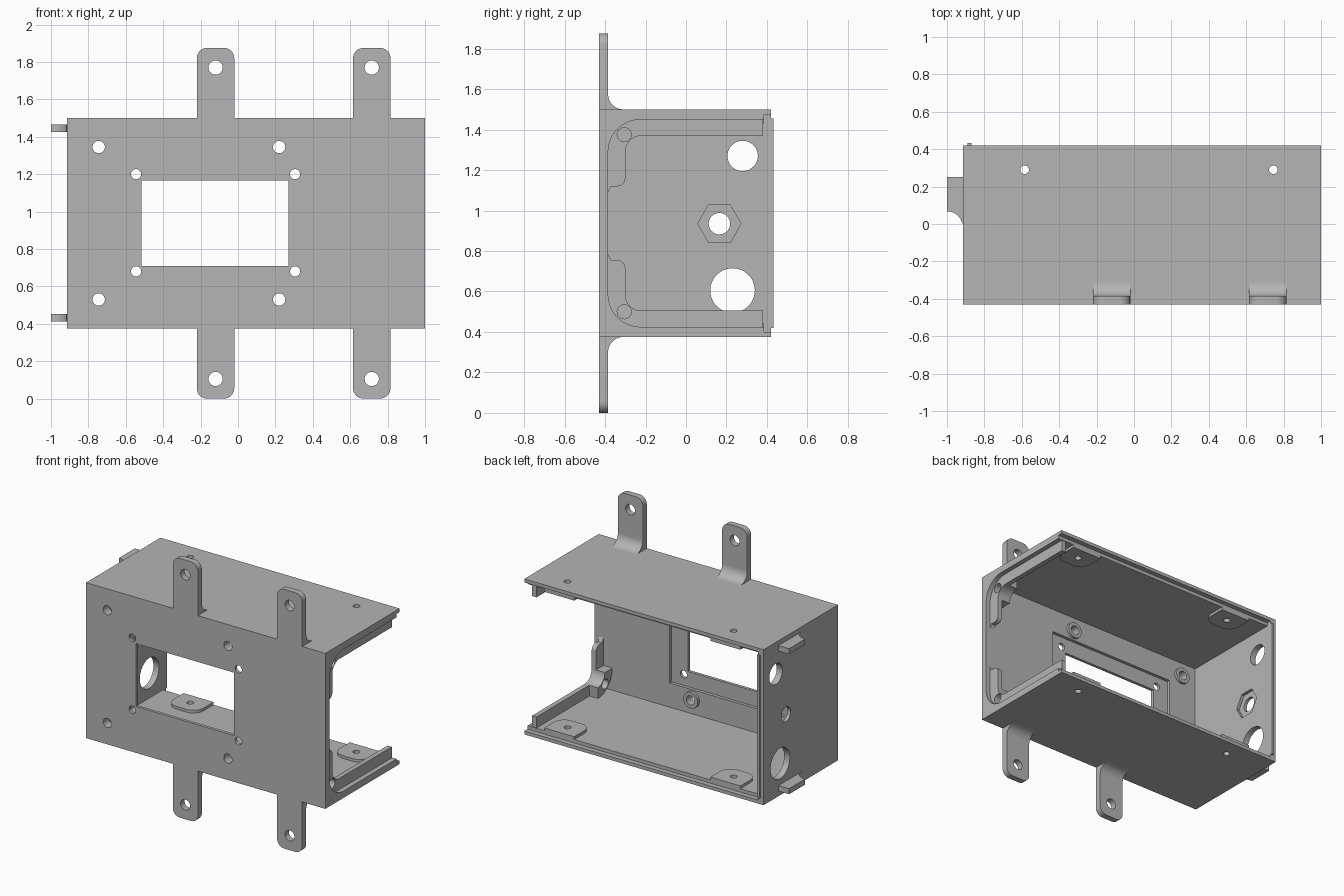
import bpy, bmesh, math
from mathutils import Vector

cube = bpy.data.objects.get("Cube")
if cube:
    bpy.data.objects.remove(cube, do_unlink=True)

GREY = (0.46, 0.46, 0.46, 1)
mat = bpy.data.materials.new("light grey plastic")
mat.use_nodes = True
mat.diffuse_color = GREY
mat.node_tree.nodes["Principled BSDF"].inputs["Base Color"].default_value = GREY

HEIGHT = 1.875                     # total height, parts mirror about its middle


def arc(cx, cy, r, a0, a1, n=10):
    angles = [math.radians(a0 + (a1 - a0) * i / n) for i in range(n + 1)]
    return [(cx + r * math.cos(a), cy + r * math.sin(a)) for a in angles]


def circle(cx, cy, r, n=32):
    return arc(cx, cy, r, 0, 360, n)[:-1]


def rect(x0, x1, y0, y1):
    return [(x0, y0), (x1, y0), (x1, y1), (x0, y1)]


def flip(pts):
    return [(u, HEIGHT - v) for u, v in pts]


def prism(name, pts, axis, lo, hi):
    """Extrude a flat profile along one axis."""
    place = {"x": lambda u, v: (lo, u, v),
             "y": lambda u, v: (u, lo, v),
             "z": lambda u, v: (u, v, lo)}[axis]
    move = Vector([(hi - lo) * (axis == a) for a in "xyz"])
    bm = bmesh.new()
    face = bm.faces.new([bm.verts.new(place(u, v)) for u, v in pts])
    ext = bmesh.ops.extrude_face_region(bm, geom=[face])
    bmesh.ops.translate(bm, vec=move, verts=[
        v for v in ext["geom"] if isinstance(v, bmesh.types.BMVert)])
    bmesh.ops.recalc_face_normals(bm, faces=bm.faces)
    mesh = bpy.data.meshes.new(name)
    bm.to_mesh(mesh)
    bm.free()
    mesh.materials.append(mat)
    obj = bpy.data.objects.new(name, mesh)
    bpy.context.collection.objects.link(obj)
    return obj


def activate(obj):
    bpy.ops.object.select_all(action="DESELECT")
    obj.select_set(True)
    bpy.context.view_layer.objects.active = obj


def cut(obj, *cutters):
    """Subtract (profile, axis, lo, hi) prisms from an object."""
    for c in cutters:
        tool = prism("cutter", *c)
        tool.hide_render = True
        mod = obj.modifiers.new("cut", "BOOLEAN")
        mod.operation, mod.solver, mod.object = "DIFFERENCE", "EXACT", tool
        activate(obj)
        bpy.ops.object.modifier_apply(modifier=mod.name)
        bpy.data.objects.remove(tool, do_unlink=True)
    return obj


def finish(obj):
    activate(obj)
    bpy.ops.object.shade_smooth_by_angle(angle=math.radians(30))


# Box shell, open at the back and at one end
shell = prism("box_shell", rect(-0.915, 1.0, 0.375, 1.5), "y", -0.43, 0.42)
cut(shell,
    (rect(-0.87, 1.2, 0.425, 1.45), "y", -0.385, 0.6),
    (rect(-0.87, 1.2, 0.4, 1.475), "y", 0.385, 0.6))

# Front window with a recessed seat behind it
cut(shell,
    (rect(-0.64, 0.4, 0.6, 1.275), "y", -0.408, -0.3),
    (rect(-0.515, 0.27, 0.71, 1.165), "y", -0.6, -0.3))
for x in (-0.545, 0.305):
    for z in (0.68, 1.2):
        cut(shell, (circle(x, z, 0.027), "y", -0.6, -0.3))

# Front fixing holes with raised collars inside
FIXINGS = [(x, z) for x in (-0.745, 0.22) for z in (0.53, 1.345)]
for x, z in FIXINGS:
    cut(shell, (circle(x, z, 0.033), "y", -0.6, -0.3))
    collar = prism("fixing_collar", circle(x, z, 0.058), "y", -0.385, -0.365)
    finish(cut(collar, (circle(x, z, 0.033), "y", -0.6, -0.3)))

# End wall cable holes and hexagonal nut pocket
for y, z, r in ((0.28, 1.27, 0.075), (0.165, 0.935, 0.053), (0.23, 0.605, 0.11)):
    cut(shell, (circle(y, z, r, 48), "x", -1.1, -0.8))
cut(shell, (circle(0.165, 0.935, 0.107, 6), "x", -0.892, -0.8))

# Screw holes and pads on floor and roof
for x in (-0.585, 0.745):
    hole = (circle(x, 0.29, 0.023, 24), "z", -0.2, 2.2)
    cut(shell, hole)
    pad_shape = ([(x + 0.12, 0.385), (x - 0.12, 0.385)]
                 + arc(x - 0.04, 0.27, 0.08, 180, 270)
                 + arc(x + 0.04, 0.27, 0.08, 270, 360))
    for name, lo, hi in (("floor_pad", 0.425, 0.445), ("roof_pad", 1.43, 1.45)):
        finish(cut(prism(name, pad_shape, "z", lo, hi), hole))
finish(shell)

# Sealing lip on the back edge of the end wall
prism("end_wall_lip", rect(-0.89, -0.87, 0.42, 0.433), "z", 0.42, 1.455)

# Mirrored upper and lower parts
outer = arc(-0.225, 1.29, 0.16, 90, 180)
inner = arc(-0.22, 1.29, 0.08, 180, 90)
rail = ([(0.38, 1.45)] + outer + [(-0.385, 1.09), (-0.37, 1.12)]
        + arc(-0.34, 1.16, 0.04, 270, 360) + inner + [(0.38, 1.37)])
boss = outer + inner
corner = [(-0.385, 1.45)] + outer
lug = [(-0.915, 0.25), (-1.0, 0.25)] + arc(-1.0, -0.015, 0.083, 90, 0)
web = [(-0.385, 1.5)] + arc(-0.31, 1.575, 0.075, 270, 180)

for side, m in (("upper", lambda p: p), ("lower", flip)):
    # Cover rail, screw boss and rounded corner at the open end
    hole = (m(circle(-0.305, 1.375, 0.035)), "x", 0.8, 1.1)
    finish(cut(prism(side + "_cover_rail", m(rail), "x", 0.93, 0.965), hole))
    finish(cut(prism(side + "_screw_boss", m(boss), "x", 0.86, 0.93), hole))
    finish(prism(side + "_corner_fill", m(corner), "x", 0.93, 1.0))

    # Hook lug on the closed end
    lo, hi = (1.425, 1.465) if side == "upper" else (0.412, 0.452)
    finish(prism(side + "_hook_lug", lug, "z", lo, hi))

    # Mounting ears with filleted roots
    for x in (-0.12, 0.715):
        ear = ([(x - 0.1, 1.5), (x + 0.1, 1.5)]
               + arc(x + 0.045, HEIGHT - 0.055, 0.055, 0, 90)
               + arc(x - 0.045, HEIGHT - 0.055, 0.055, 90, 180))
        ear_obj = prism(side + "_mounting_ear", m(ear), "y", -0.43, -0.385)
        finish(cut(ear_obj, (m(circle(x, 1.77, 0.038)), "y", -0.6, -0.3)))
        finish(prism(side + "_ear_fillet", m(web), "x", x - 0.1, x + 0.1))
